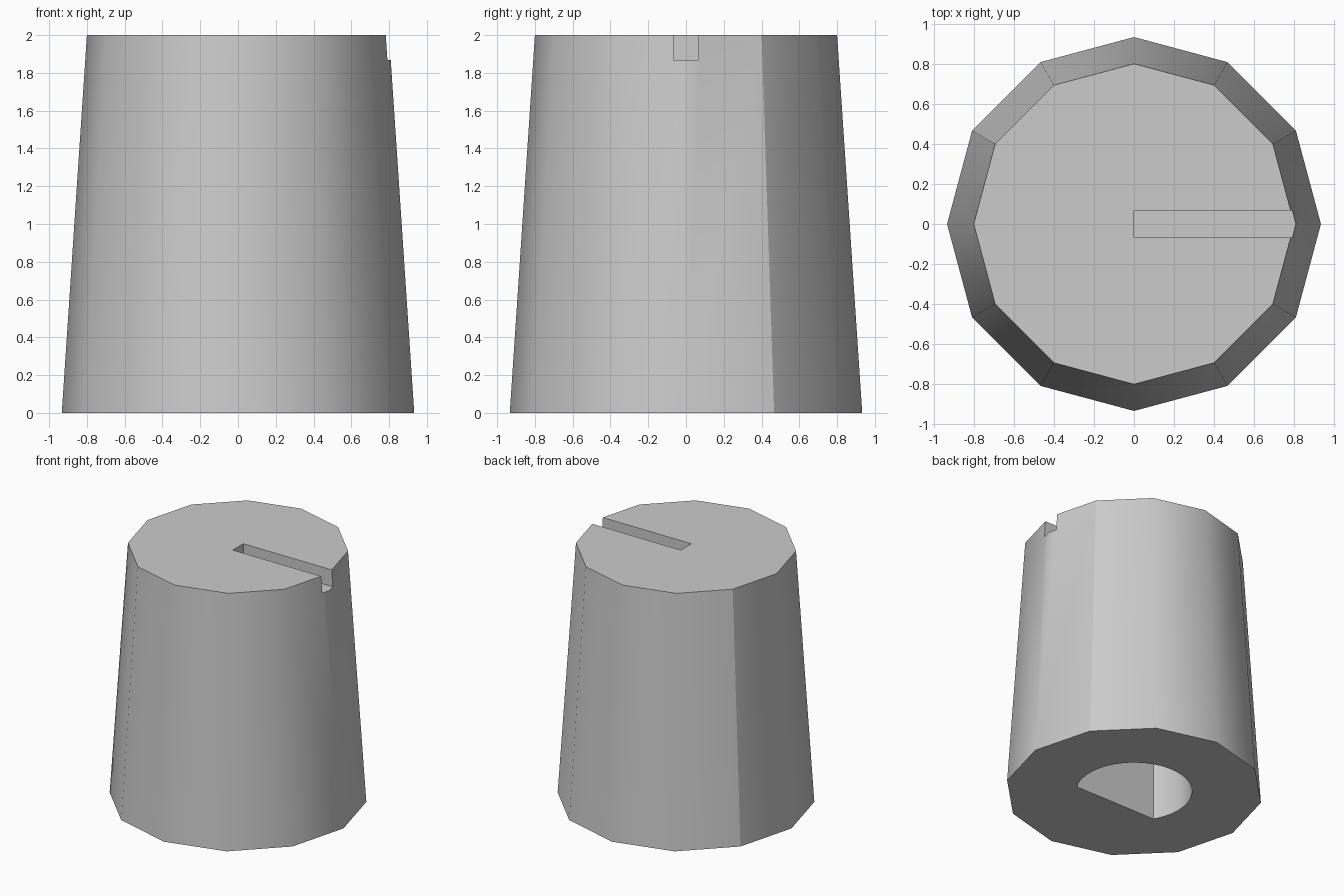
import bpy
import bmesh
import math

cube = bpy.data.objects.get("Cube")
if cube:
    bpy.data.objects.remove(cube, do_unlink=True)

BASE_R, TOP_R, HEIGHT = 0.933, 0.8, 2.0
SLOT_W, SLOT_D = 0.133, 0.133
BORE_R, BORE_FLAT, BORE_DEPTH = 0.42, 0.213, 1.33

# Single plain grey
grey = bpy.data.materials.new("light_grey")
grey.use_nodes = True
colour = (0.6, 0.6, 0.6, 1)
grey.diffuse_color = colour
grey.node_tree.nodes["Principled BSDF"].inputs["Base Color"].default_value = colour


def ring(radius, z, sides):
    return [(radius * math.cos(math.tau * i / sides),
             radius * math.sin(math.tau * i / sides), z) for i in range(sides)]


def loft(name, lower, upper):
    """Closed solid between two matching outlines."""
    bm = bmesh.new()
    low = [bm.verts.new(p) for p in lower]
    top = [bm.verts.new(p) for p in upper]
    bm.faces.new(low[::-1])
    bm.faces.new(top)
    n = len(low)
    for i in range(n):
        j = (i + 1) % n
        bm.faces.new((low[i], low[j], top[j], top[i]))
    mesh = bpy.data.meshes.new(name)
    bm.to_mesh(mesh)
    bm.free()
    obj = bpy.data.objects.new(name, mesh)
    bpy.context.collection.objects.link(obj)
    mesh.materials.append(grey)
    return obj


def prism(name, outline, z0, z1):
    return loft(name, [(x, y, z0) for x, y in outline],
                [(x, y, z1) for x, y in outline])


# Twelve-sided tapered body
body = loft("knob_body", ring(BASE_R, 0, 12), ring(TOP_R, HEIGHT, 12))

# Pointer slot from the centre to the rim
h = SLOT_W / 2
slot = prism("slot_cutter", [(0, -h), (1.2, -h), (1.2, h), (0, h)],
             HEIGHT - SLOT_D, HEIGHT + 0.2)

# D-shaped shaft bore in the underside
start = -math.asin(BORE_FLAT / BORE_R)
sweep = math.pi - 2 * start
arc = [start + sweep * i / 40 for i in range(41)]
bore = prism("bore_cutter", [(BORE_R * math.cos(a), BORE_R * math.sin(a)) for a in arc],
             -0.2, BORE_DEPTH)

bpy.ops.object.select_all(action="DESELECT")
body.select_set(True)
bpy.context.view_layer.objects.active = body
for cutter in (slot, bore):
    mod = body.modifiers.new(cutter.name, "BOOLEAN")
    mod.operation = "DIFFERENCE"
    mod.solver = "EXACT"
    mod.object = cutter
    bpy.ops.object.modifier_apply(modifier=mod.name)
    bpy.data.objects.remove(cutter, do_unlink=True)

# Smooth walls, with crisp rims and two crisp side corners
bpy.ops.object.shade_smooth_by_angle(angle=math.radians(35))
for edge in body.data.edges:
    a, b = (body.data.vertices[i].co for i in edge.vertices)
    if abs(a.z - b.z) > 1.9:
        angle = math.degrees(math.atan2(a.y, a.x))
        if abs(angle - 30) < 2 or abs(angle - 150) < 2:
            edge.use_edge_sharp = True
